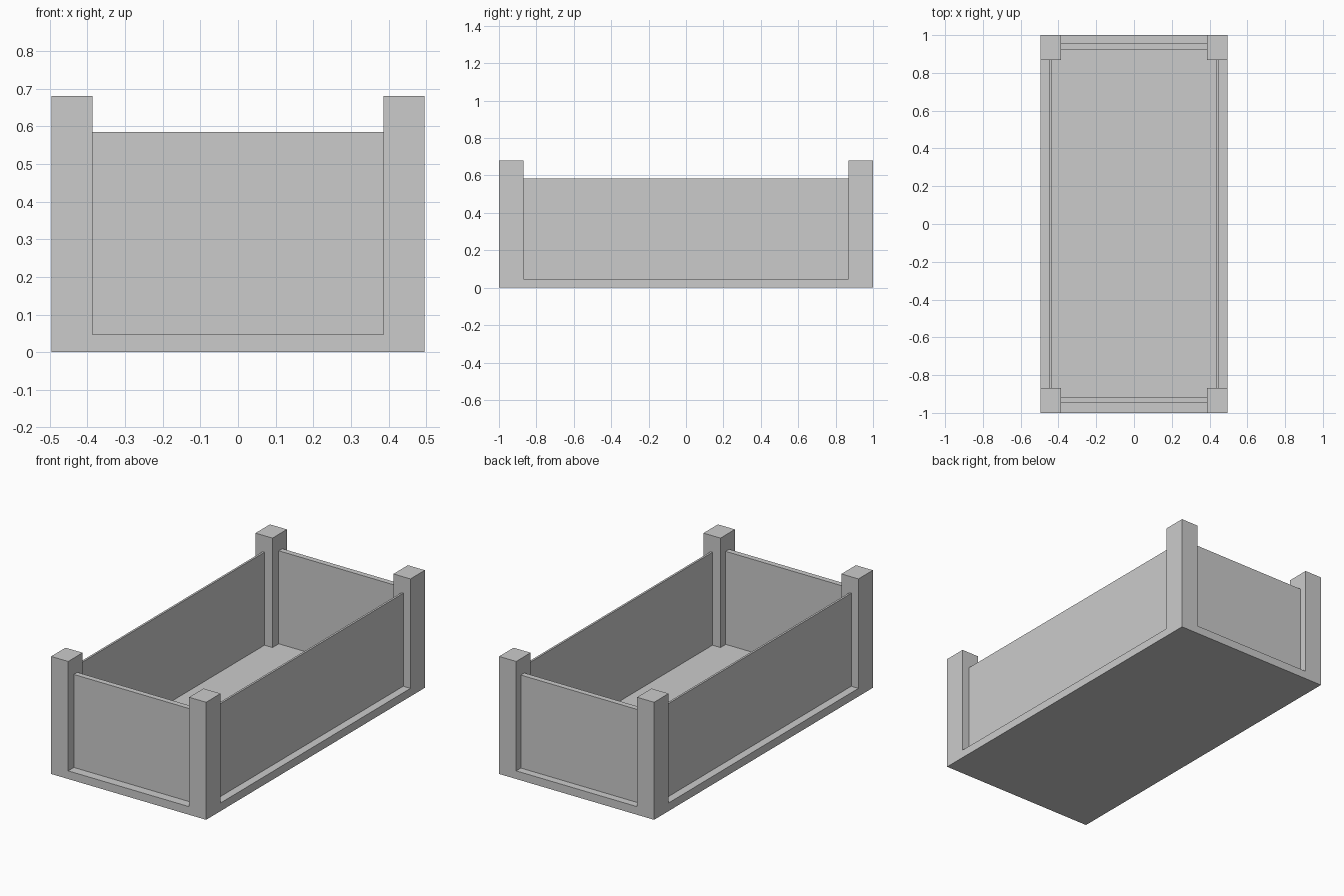
import bpy

if "Cube" in bpy.data.objects:
    bpy.data.objects.remove(bpy.data.objects["Cube"])

def box(name, x0, x1, y0, y1, z0, z1):
    bpy.ops.mesh.primitive_cube_add(size=1, location=((x0 + x1) / 2, (y0 + y1) / 2, (z0 + z1) / 2))
    ob = bpy.context.object
    ob.name = name
    ob.scale = (x1 - x0, y1 - y0, z1 - z0)
    bpy.ops.object.transform_apply(location=False, rotation=False, scale=True)
    return ob

X, Y = 0.496, 1.0            # outer half sizes
PX, PY = 0.387, 0.868        # inner faces of the posts
FLOOR, WALL, POST = 0.047, 0.585, 0.68

# Floor slab
box("floor", -X, X, -Y, Y, 0, FLOOR)

# Corner posts
for sx, side in ((-1, "left"), (1, "right")):
    for sy, end in ((-1, "front"), (1, "back")):
        xs = sorted((sx * PX, sx * X))
        ys = sorted((sy * PY, sy * Y))
        box(f"{end}_{side}_post", *xs, *ys, FLOOR, POST)

# Thin side panels between the posts
for s, side in ((-1, "left"), (1, "right")):
    box(f"{side}_panel", *sorted((s * 0.438, s * 0.45)), -PY, PY, FLOOR, WALL)

# End panels between the posts
box("front_panel", -PX, PX, -0.948, -0.916, FLOOR, WALL)
box("back_panel", -PX, PX, 0.925, 0.957, FLOOR, WALL)
